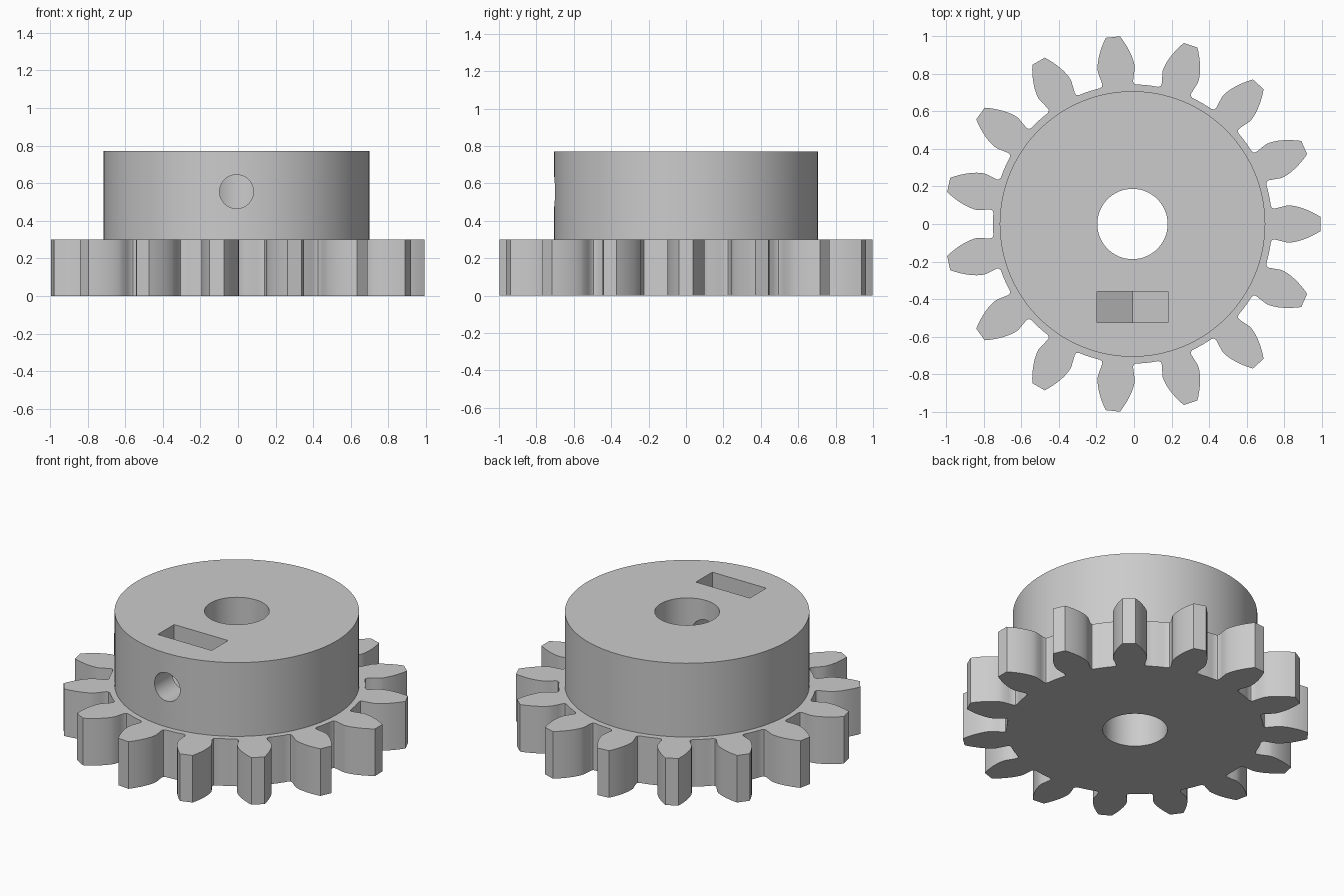
import bpy, bmesh, math
from mathutils import Matrix, Vector

if "Cube" in bpy.data.objects:
    bpy.data.objects.remove(bpy.data.objects["Cube"], do_unlink=True)

TEETH = 15
CX = -0.008                      # gear axis
TIP_R, PITCH_R, ROOT_R = 1.0, 0.882, 0.742
BASE_R = PITCH_R * math.cos(math.radians(20))
GEAR_H, TOP = 0.30, 0.77
HOLE_Z = 0.555

grey = bpy.data.materials.new("plain_grey")
grey.use_nodes = True
colour = (0.6, 0.6, 0.6, 1)
grey.diffuse_color = colour
grey.node_tree.nodes["Principled BSDF"].inputs["Base Color"].default_value = colour


def prism(name, outline, height, matrix):
    """Extrude a flat outline along its local z, then place it."""
    bm = bmesh.new()
    face = bm.faces.new([bm.verts.new((x, y, 0)) for x, y in outline])
    moved = bmesh.ops.extrude_face_region(bm, geom=[face])["geom"]
    bmesh.ops.translate(bm, vec=(0, 0, height),
                        verts=[v for v in moved if isinstance(v, bmesh.types.BMVert)])
    bmesh.ops.recalc_face_normals(bm, faces=bm.faces)
    bm.transform(matrix)
    mesh = bpy.data.meshes.new(name)
    bm.to_mesh(mesh)
    bm.free()
    mesh.materials.append(grey)
    obj = bpy.data.objects.new(name, mesh)
    bpy.context.collection.objects.link(obj)
    return obj


def ring(radius, count, turn=0.0):
    return [(radius * math.cos(turn + math.tau * i / count),
             radius * math.sin(turn + math.tau * i / count)) for i in range(count)]


def combine(target, tool, operation):
    """Apply a boolean and discard the helper."""
    tool.hide_render = True
    mod = target.modifiers.new(tool.name, 'BOOLEAN')
    mod.operation, mod.object, mod.solver = operation, tool, 'EXACT'
    bpy.context.view_layer.objects.active = target
    bpy.ops.object.modifier_apply(modifier=mod.name)
    bpy.data.objects.remove(tool, do_unlink=True)


def involute(angle):
    return math.tan(angle) - angle


def tooth_flank():
    """(radius, half angle) from the root fillet up to the tip."""
    flank = [(ROOT_R, math.radians(a)) for a in (12, 9.5, 7.4)]
    flank += [(0.748, math.radians(6.5)), (0.76, math.radians(6.2)), (0.79, math.radians(6.5))]
    half = math.pi / (2 * TEETH) + involute(math.radians(20))
    for i in range(9):
        r = BASE_R + (TIP_R - BASE_R) * i / 8
        flank.append((r, half - involute(math.acos(min(1, BASE_R / r)))))
    return flank


# Toothed wheel
flank = tooth_flank()
outline = []
for t in range(TEETH):
    mid = math.tau * t / TEETH
    side = [(r, mid - a) for r, a in flank] + [(r, mid + a) for r, a in reversed(flank[1:])]
    outline += [(r * math.cos(a), r * math.sin(a)) for r, a in side]
axis = Matrix.Translation((CX, 0, 0))
gear = prism("toothed_gear_with_hub", outline, GEAR_H, axis)

# Hub, sunk into the wheel before joining
hub = prism("hub", ring(0.706, 128), TOP - 0.15, axis @ Matrix.Translation((0, 0, 0.15)))
combine(gear, hub, 'UNION')

# Shaft bore
bore = prism("bore_cutter", ring(0.187, 72), 1.2, axis @ Matrix.Translation((0, 0, -0.2)))
combine(gear, bore, 'DIFFERENCE')

# Nut slot, open at the top with a pointed hexagonal floor
half_w = 0.19
slot = [(-half_w, 0.5), (-half_w, -half_w / math.sqrt(3)), (0, -2 * half_w / math.sqrt(3)),
        (half_w, -half_w / math.sqrt(3)), (half_w, 0.5)]
upright = Matrix.Rotation(math.pi / 2, 4, 'X')       # extrudes toward -y
nut_slot = prism("nut_slot_cutter", slot, 0.165,
                 Matrix.Translation((CX, -0.36, HOLE_Z)) @ upright)
combine(gear, nut_slot, 'DIFFERENCE')

# Set screw hole from the front into the bore
screw = prism("screw_hole_cutter", ring(0.09, 48), 0.9,
              Matrix.Translation((CX, 0, HOLE_Z)) @ upright)
combine(gear, screw, 'DIFFERENCE')

bpy.ops.object.select_all(action='DESELECT')
gear.select_set(True)
bpy.context.view_layer.objects.active = gear
bpy.ops.object.shade_smooth_by_angle(angle=math.radians(30))
